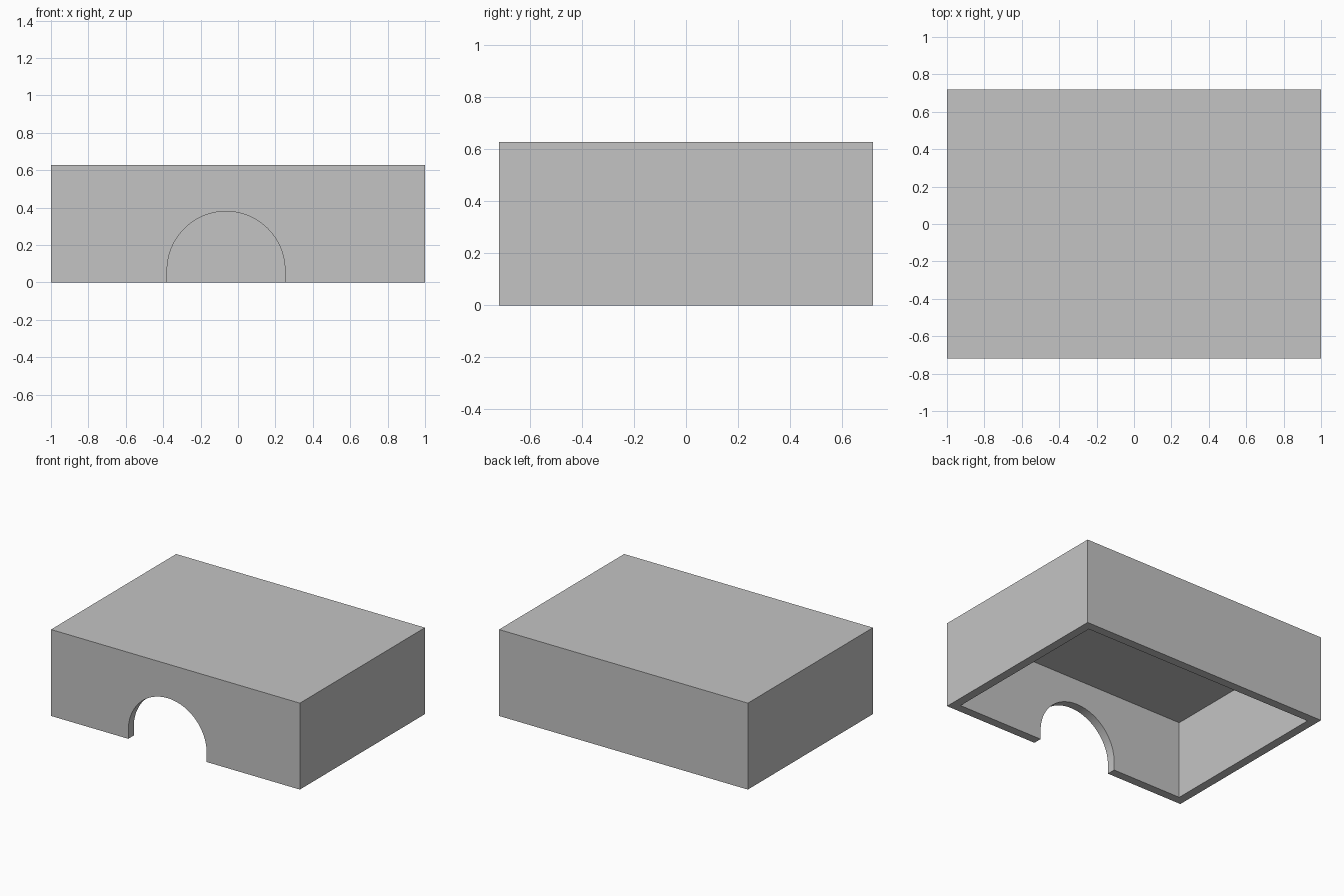
import bpy
import bmesh
import math

WIDTH, DEPTH, HEIGHT = 2.0, 1.436, 0.628
WALL = 0.063
ARCH_X, ARCH_Z, ARCH_R = -0.064, 0.065, 0.315
ARCH_STEPS = 48

if "Cube" in bpy.data.objects:
    bpy.data.objects.remove(bpy.data.objects["Cube"], do_unlink=True)

grey = bpy.data.materials.new("plain_grey")
grey.use_nodes = True
colour = (0.55, 0.55, 0.55, 1)
grey.diffuse_color = colour
grey.node_tree.nodes["Principled BSDF"].inputs["Base Color"].default_value = colour


def add_object(name, bm):
    bmesh.ops.recalc_face_normals(bm, faces=bm.faces)
    mesh = bpy.data.meshes.new(name)
    bm.to_mesh(mesh)
    bm.free()
    mesh.materials.append(grey)
    obj = bpy.data.objects.new(name, mesh)
    bpy.context.collection.objects.link(obj)
    return obj


def box(name, size, bottom):
    bm = bmesh.new()
    bmesh.ops.create_cube(bm, size=1)
    bmesh.ops.scale(bm, vec=size, verts=bm.verts)
    bmesh.ops.translate(bm, vec=(0, 0, bottom + size[2] / 2), verts=bm.verts)
    return add_object(name, bm)


def arch(name):
    # Round-topped doorway with short straight sides, pushed through the front wall
    profile = [(ARCH_X - ARCH_R, -0.1), (ARCH_X + ARCH_R, -0.1)]
    for i in range(ARCH_STEPS + 1):
        a = math.pi * i / ARCH_STEPS
        profile.append((ARCH_X + ARCH_R * math.cos(a), ARCH_Z + ARCH_R * math.sin(a)))
    bm = bmesh.new()
    face = bm.faces.new([bm.verts.new((x, -DEPTH / 2 - 0.1, z)) for x, z in profile])
    sweep = bmesh.ops.extrude_face_region(bm, geom=[face])
    moved = [v for v in sweep["geom"] if isinstance(v, bmesh.types.BMVert)]
    bmesh.ops.translate(bm, vec=(0, 0.3, 0), verts=moved)
    return add_object(name, bm)


# Closed roof and four walls, open underneath
shell = box("shelter_shell", (WIDTH, DEPTH, HEIGHT), 0)
hollow = box("hollow_cutter", (WIDTH - 2 * WALL, DEPTH - 2 * WALL, HEIGHT - WALL + 0.1), -0.1)
doorway = arch("doorway_cutter")

for cutter in (hollow, doorway):
    cut = shell.modifiers.new(cutter.name, "BOOLEAN")
    cut.operation = "DIFFERENCE"
    cut.solver = "EXACT"
    cut.object = cutter

# Apply the cuts and remove the cutters
bpy.context.view_layer.objects.active = shell
shell.select_set(True)
for cutter in (hollow, doorway):
    bpy.ops.object.modifier_apply(modifier=cutter.name)
    bpy.data.objects.remove(cutter, do_unlink=True)

bpy.ops.object.shade_smooth_by_angle(angle=math.radians(30))
